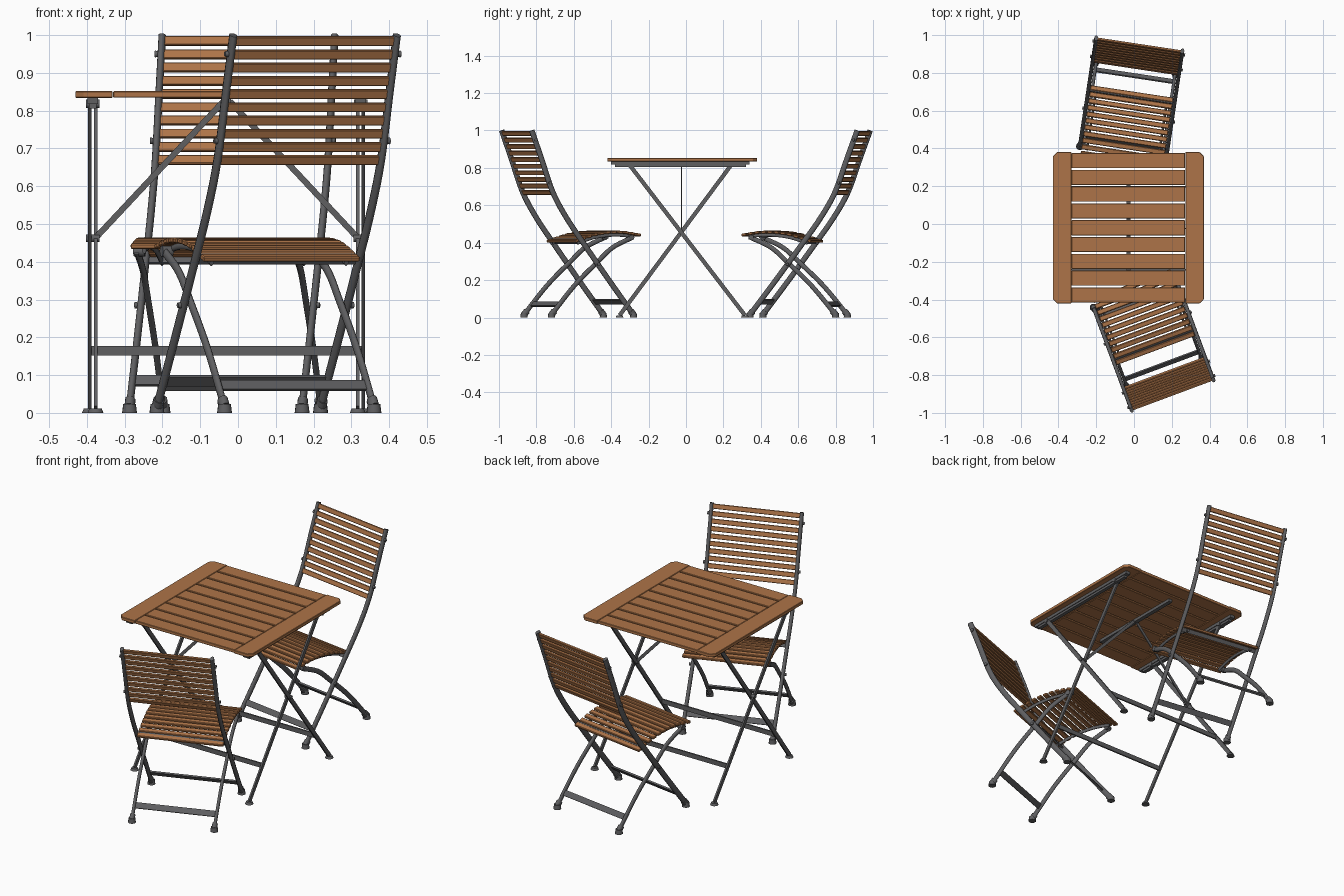
import bpy, bmesh, math
from mathutils import Matrix, Vector

cube = bpy.data.objects.get("Cube")
if cube:
    bpy.data.objects.remove(cube)


def material(name, rgb):
    m = bpy.data.materials.new(name)
    m.use_nodes = True
    m.diffuse_color = (*rgb, 1)
    m.node_tree.nodes["Principled BSDF"].inputs["Base Color"].default_value = (*rgb, 1)
    return m


WOOD = material("oiled_wood", (0.42, 0.175, 0.065))
METAL = material("dark_steel", (0.115, 0.115, 0.12))


def finish(bm, name, mat, matrix=Matrix(), bevel=0, smooth=False):
    bmesh.ops.recalc_face_normals(bm, faces=bm.faces)
    mesh = bpy.data.meshes.new(name)
    bm.to_mesh(mesh)
    bm.free()
    mesh.materials.append(mat)
    ob = bpy.data.objects.new(name, mesh)
    bpy.context.collection.objects.link(ob)
    ob.matrix_world = matrix
    if bevel:
        mod = ob.modifiers.new("soft_edges", "BEVEL")
        mod.width, mod.segments = bevel, 1
    if smooth:
        bpy.ops.object.select_all(action="DESELECT")
        ob.select_set(True)
        bpy.context.view_layer.objects.active = ob
        bpy.ops.object.shade_smooth_by_angle(angle=math.radians(50))
    return ob


def add_box(bm, centre, size, tilt=0):
    m = Matrix.Translation(centre) @ Matrix.Rotation(tilt, 4, "X") @ Matrix.Diagonal((*size, 1))
    bmesh.ops.create_cube(bm, size=1, matrix=m)


def add_beam(bm, a, b, w, t):
    """Flat bar from a to b: w across, t the other way."""
    a, b = Vector(a), Vector(b)
    turn = (b - a).to_track_quat("Z", "Y").to_matrix().to_4x4()
    m = Matrix.Translation((a + b) / 2) @ turn @ Matrix.Diagonal((w, t, (b - a).length, 1))
    bmesh.ops.create_cube(bm, size=1, matrix=m)


def add_cylinder(bm, centre, r1, r2, depth, axis="Z", sides=12):
    m = Matrix.Translation(centre)
    if axis == "X":
        m = m @ Matrix.Rotation(math.pi / 2, 4, "Y")
    bmesh.ops.create_cone(bm, cap_ends=True, segments=sides, radius1=r1, radius2=r2, depth=depth, matrix=m)


def spline(points, steps=5):
    """Smooth (y, z) path through the points."""
    p = [Vector(q) for q in points]
    p = [2 * p[0] - p[1]] + p + [2 * p[-1] - p[-2]]
    out = []
    for i in range(1, len(p) - 2):
        for s in range(steps):
            t = s / steps
            out.append(0.5 * (2 * p[i] + (p[i + 1] - p[i - 1]) * t
                       + (2 * p[i - 1] - 5 * p[i] + 4 * p[i + 1] - p[i + 2]) * t ** 2
                       + (3 * p[i] - p[i - 1] - 3 * p[i + 1] + p[i + 2]) * t ** 3))
    return out + [p[-2]]


def on_path(path, axis, value):
    """Point and slope angle where the path reaches a value on one axis."""
    for a, b in zip(path, path[1:]):
        lo, hi = sorted((a[axis], b[axis]))
        if lo <= value <= hi:
            q = a.lerp(b, (value - a[axis]) / (b[axis] - a[axis]))
            d = b - a
            return q, math.atan2(d.y, d.x)


def add_tube(bm, path, x, w, t, sides=10):
    """Oval tube along a (y, z) path at a fixed x."""
    rings = []
    for i, p in enumerate(path):
        d = (path[min(i + 1, len(path) - 1)] - path[max(i - 1, 0)]).normalized()
        ring = []
        for k in range(sides):
            a = math.tau * k / sides
            off = math.sin(a) * t / 2
            ring.append(bm.verts.new((x + math.cos(a) * w / 2, p.x - d.y * off, p.y + d.x * off)))
        rings.append(ring)
    for r, s in zip(rings, rings[1:]):
        for k in range(sides):
            bm.faces.new((r[k], r[(k + 1) % sides], s[(k + 1) % sides], s[k]))
    bm.faces.new(rings[0])
    bm.faces.new(rings[-1])


# Chair side profiles as (y, z), facing -y with the top of the back at y = 0
BACK_LEG = spline([(0, 1), (-0.055, 0.85), (-0.12, 0.67), (-0.2, 0.53), (-0.3, 0.39), (-0.44, 0.2), (-0.58, 0.015)])
CURVED_LEG = spline([(-0.585, 0.43), (-0.47, 0.375), (-0.38, 0.295), (-0.25, 0.17), (-0.12, 0.015)])
SEAT = spline([(-0.25, 0.405), (-0.31, 0.426), (-0.38, 0.446), (-0.46, 0.456), (-0.54, 0.455), (-0.63, 0.44)])


def build_chair(tag, matrix):
    # Side frames, mirrored
    legs, feet, bolts = bmesh.new(), bmesh.new(), bmesh.new()
    for s in (-1, 1):
        add_tube(legs, BACK_LEG, s * 0.231, 0.02, 0.03)
        add_tube(legs, CURVED_LEG, s * 0.211, 0.017, 0.026)
        add_tube(legs, [p - Vector((0, 0.016)) for p in SEAT[2:-2]], s * 0.19, 0.012, 0.018)
        for x, path in ((0.231, BACK_LEG), (0.211, CURVED_LEG)):
            y = path[-1].x
            add_cylinder(feet, (s * x, y, 0.012), 0.02, 0.017, 0.024)
            add_tube(feet, [path[-1], on_path(path, 1, 0.035)[0]], s * x, 0.028, 0.036)
        for z in (0.285, 0.72, 0.95):
            q, _ = on_path(BACK_LEG, 1, z)
            add_cylinder(bolts, (s * 0.242, q.x, q.y), 0.009, 0.007, 0.012, "X")
        add_cylinder(bolts, (s * 0.205, -0.575, 0.428), 0.014, 0.014, 0.03, "X")
    finish(legs, tag + "_chair_legs", METAL, matrix, smooth=True)
    finish(feet, tag + "_chair_feet", METAL, matrix, smooth=True)
    finish(bolts, tag + "_chair_bolts", METAL, matrix, smooth=True)

    # Flat crossbars
    bars = bmesh.new()
    for path, z, width in ((BACK_LEG, 0.085, 0.46), (CURVED_LEG, 0.072, 0.42), (BACK_LEG, 0.407, 0.46)):
        q, a = on_path(path, 1, z)
        add_box(bars, (0, q.x, q.y), (width, 0.03, 0.009), a)
    finish(bars, tag + "_chair_crossbars", METAL, matrix)

    # Wooden slats of the seat and back
    seat = bmesh.new()
    count = 11
    for i in range(count):
        q, a = on_path(SEAT, 0, -0.265 - i * 0.35 / (count - 1))
        add_box(seat, (0, q.x, q.y), (0.442, 0.026, 0.014), a)
    finish(seat, tag + "_chair_seat_slats", WOOD, matrix, bevel=0.003)
    back = bmesh.new()
    for i in range(10):
        q, a = on_path(BACK_LEG, 1, 0.984 - i * 0.035)
        add_box(back, (0, q.x, q.y), (0.45, 0.025, 0.012), a)
    finish(back, tag + "_chair_back_slats", WOOD, matrix, bevel=0.002)


def place(x, y, degrees):
    return Matrix.Translation((x, y, 0)) @ Matrix.Rotation(math.radians(degrees), 4, "Z")


build_chair("rear", place(0.028, 0.95, -8.6))
build_chair("front", place(0.204, -0.905, 200.4))

# Table, built around its own centre
TABLE = Matrix.Translation((-0.03, -0.02, 0))
HALF, TOP, THICK = 0.4, 0.852, 0.018

boards = bmesh.new()
for s in (-1, 1):
    outline = [(0.302, -HALF), (0.378, -HALF), (HALF, -0.378), (HALF, 0.378), (0.378, HALF), (0.302, HALF)]
    face = boards.faces.new([boards.verts.new((s * x, y, TOP - THICK)) for x, y in outline])
    up = bmesh.ops.extrude_face_region(boards, geom=[face])["geom"]
    bmesh.ops.translate(boards, vec=(0, 0, THICK), verts=[v for v in up if isinstance(v, bmesh.types.BMVert)])
finish(boards, "table_end_boards", WOOD, TABLE, bevel=0.002)

slats = bmesh.new()
pitch = 2 * HALF / 9
for i in range(9):
    add_box(slats, (0, (i - 4) * pitch, TOP - THICK / 2), (0.601, pitch - 0.009, THICK - 0.001))
finish(slats, "table_slats", WOOD, TABLE, bevel=0.002)

# Rails under the top
rails = bmesh.new()
for s in (-1, 1):
    add_box(rails, (s * 0.355, -0.01, 0.826), (0.028, 0.74, 0.016))
    add_box(rails, (s * 0.355, -0.01, 0.814), (0.02, 0.7, 0.016))
add_box(rails, (0, 0, 0.826), (0.022, 0.56, 0.016))
finish(rails, "table_rails", METAL, TABLE)

# Crossed legs, stretchers, feet and diagonal braces
frame, feet, pins = bmesh.new(), bmesh.new(), bmesh.new()
for x, y_top, y_foot in ((0.362, -0.285, 0.335), (0.347, 0.265, -0.335)):
    top_z, foot_z = 0.82, 0.012
    for s in (-1, 1):
        add_beam(frame, (s * x, y_top, top_z), (s * x, y_foot, foot_z), 0.009, 0.022)
        add_cylinder(feet, (s * x, y_foot, 0.006), 0.021, 0.016, 0.012)
        add_cylinder(pins, (s * 0.355, y_top, 0.818), 0.011, 0.011, 0.036, "X")
    f = (0.165 - foot_z) / (top_z - foot_z)
    y = y_foot + (y_top - y_foot) * f
    add_box(frame, (0, y, 0.165), (2 * x, 0.008, 0.025))
for s in (-1, 1):
    add_beam(frame, (s * 0.35, -0.005, 0.46), (s * 0.008, -0.005, 0.825), 0.005, 0.016)
    add_cylinder(pins, (s * 0.354, -0.005, 0.462), 0.01, 0.01, 0.036, "X")
finish(frame, "table_legs", METAL, TABLE)
finish(feet, "table_feet", METAL, TABLE, smooth=True)
finish(pins, "table_pins", METAL, TABLE, smooth=True)
